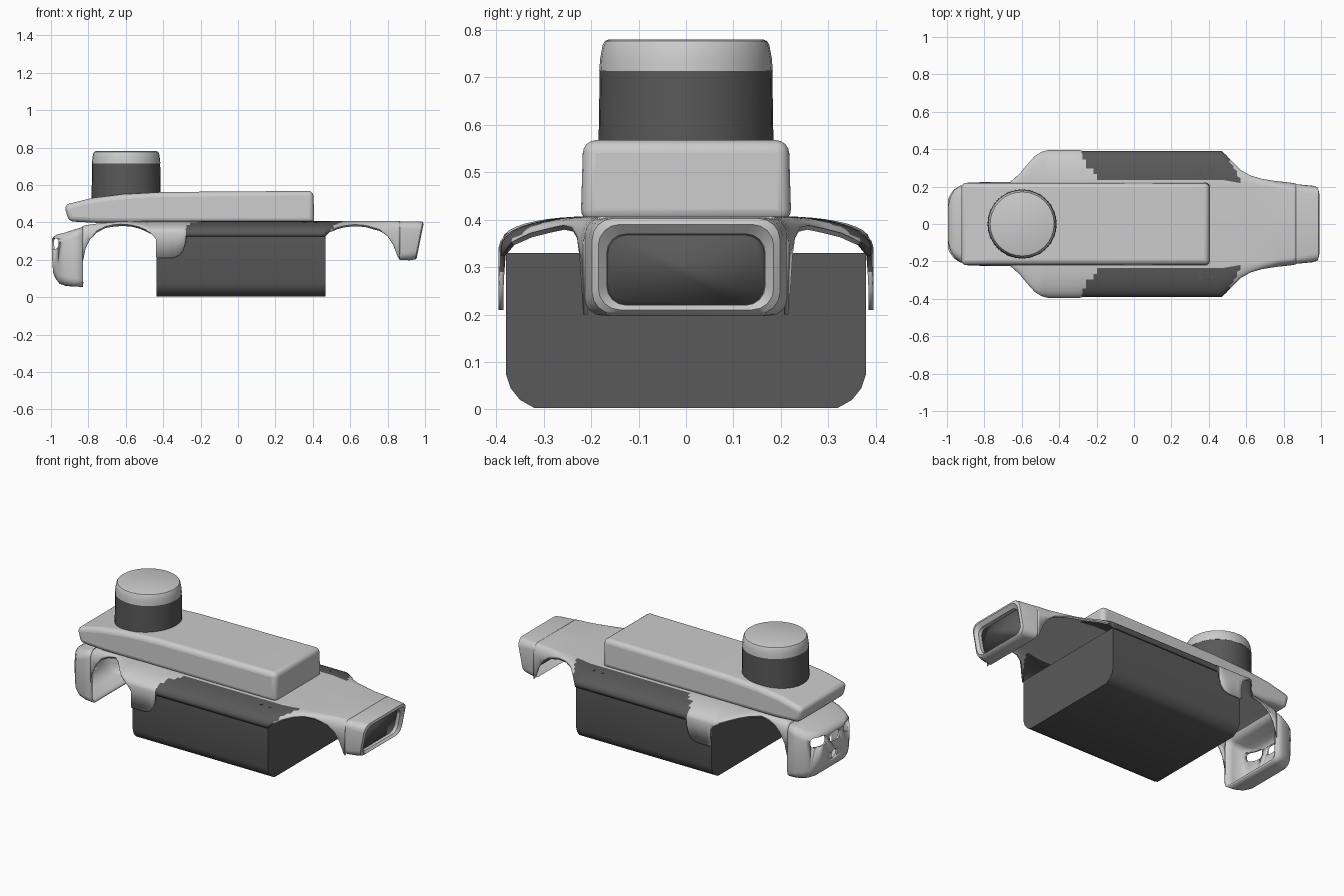
import bpy, bmesh, math

if "Cube" in bpy.data.objects:
    bpy.data.objects.remove(bpy.data.objects["Cube"])

dark = bpy.data.materials.new("dark_grey")
dark.diffuse_color = (0.1, 0.1, 0.1, 1)
dark.use_nodes = True
dark.node_tree.nodes["Principled BSDF"].inputs["Base Color"].default_value = dark.diffuse_color
light = bpy.data.materials.new("light_grey")
light.diffuse_color = (0.8, 0.8, 0.8, 1)
light.use_nodes = True
light.node_tree.nodes["Principled BSDF"].inputs["Base Color"].default_value = light.diffuse_color


def finish(name, bm, mats=(), angle=35):
    bmesh.ops.recalc_face_normals(bm, faces=bm.faces)
    me = bpy.data.meshes.new(name)
    bm.to_mesh(me)
    bm.free()
    ob = bpy.data.objects.new(name, me)
    bpy.context.collection.objects.link(ob)
    for m in mats:
        me.materials.append(m)
    bpy.ops.object.select_all(action='DESELECT')
    ob.select_set(True)
    bpy.context.view_layer.objects.active = ob
    bpy.ops.object.shade_smooth_by_angle(angle=math.radians(angle))
    return ob


def loft(bm, rings, closed=False):
    rows = [[bm.verts.new(p) for p in r] for r in rings]
    n = len(rows[0])
    for a, b in zip(rows, rows[1:]):
        for i in range(n if closed else n - 1):
            j = (i + 1) % n
            bm.faces.new((a[i], a[j], b[j], b[i]))
    return rows


def thicken(ob, t, offset=0.0):
    m = ob.modifiers.new("thickness", 'SOLIDIFY')
    m.thickness, m.offset = t, offset


def cut(ob, cutter):
    cutter.hide_render = True
    cutter.hide_set(True)
    m = ob.modifiers.new("opening", 'BOOLEAN')
    m.operation, m.solver, m.object = 'DIFFERENCE', 'EXACT', cutter


def mirror(half):
    return half + [(-y, z) for y, z in reversed(half)]


def rounded(w, z0, z1, r, seg=4):
    """Rounded rectangle in (y, z)."""
    pts = []
    for k, (cy, cz) in enumerate([(w - r, z1 - r), (-w + r, z1 - r), (-w + r, z0 + r), (w - r, z0 + r)]):
        for i in range(seg + 1):
            a = math.pi / 2 * (k + i / seg)
            pts.append((cy + r * math.cos(a), cz + r * math.sin(a)))
    return pts


def lathe(name, profile, cx, mats=(), seg=32):
    bm = bmesh.new()
    rows = loft(bm, [[(cx + r * math.cos(2 * math.pi * i / seg), r * math.sin(2 * math.pi * i / seg), z)
                      for i in range(seg)] for r, z in profile], True)
    bm.faces.new(rows[0])
    bm.faces.new(rows[-1])
    return finish(name, bm, mats)


# Lower dark box with rounded bottom edges
sec = mirror([(0.38, 0.33), (0.38, 0.075), (0.37, 0.045), (0.35, 0.02), (0.32, 0.003)])
bm = bmesh.new()
rows = loft(bm, [[(x, y, z) for y, z in sec] for x in (-0.437, 0.467)], True)
for r in rows:
    bm.faces.new(r)
finish("lower_body", bm, [dark])

# Deck shell: x, half width, top height, lower edge height
stations = [
    (-0.83, 0.218, 0.375, 0.19), (-0.815, 0.219, 0.379, 0.26), (-0.79, 0.22, 0.383, 0.31),
    (-0.755, 0.22, 0.388, 0.35), (-0.71, 0.22, 0.393, 0.374), (-0.66, 0.22, 0.398, 0.383),
    (-0.61, 0.265, 0.40, 0.385), (-0.57, 0.315, 0.40, 0.382), (-0.53, 0.36, 0.40, 0.372),
    (-0.495, 0.382, 0.402, 0.358), (-0.46, 0.39, 0.402, 0.335), (-0.439, 0.39, 0.402, 0.31),
    (-0.437, 0.39, 0.402, 0.21), (-0.35, 0.39, 0.402, 0.21), (-0.315, 0.39, 0.402, 0.222),
    (-0.293, 0.39, 0.402, 0.25), (-0.281, 0.388, 0.402, 0.29), (-0.277, 0.385, 0.402, 0.325),
    (0.467, 0.385, 0.402, 0.325), (0.49, 0.365, 0.402, 0.35), (0.53, 0.325, 0.402, 0.368),
    (0.57, 0.285, 0.402, 0.378), (0.62, 0.256, 0.402, 0.384), (0.68, 0.238, 0.402, 0.38),
    (0.757, 0.225, 0.402, 0.358), (0.80, 0.22, 0.402, 0.325), (0.83, 0.217, 0.402, 0.28),
    (0.855, 0.213, 0.402, 0.214), (0.865, 0.212, 0.402, 0.2)]
dense = []
for a, b in zip(stations, stations[1:]):
    n = max(1, round((b[0] - a[0]) / 0.02))
    dense += [[p + (q - p) * i / n for p, q in zip(a, b)] for i in range(n)]
dense.append(stations[-1])


def deck_ring(x, w, zt, zb):
    c = min(0.205, w - 0.035)
    d = min(0.06, zt - zb)
    half = [(w, zb)]
    for i in range(10):
        a = math.pi / 2 * i / 9
        half.append((c + (w - c) * math.cos(a), zt - d + d * math.sin(a)))
    return [(x, y, z) for y, z in mirror(half)]


bm = bmesh.new()
loft(bm, [deck_ring(*s) for s in dense])
for f in bm.faces:
    p = f.calc_center_median()
    out = max(0, 0.385 - abs(p.y))
    if abs(p.y) > 0.222 and -0.28 + 5 * out * out < p.x < 0.48 + 0.6 * out:
        f.material_index = 1
thicken(finish("deck_shell", bm, [light, dark]), 0.01)

# Front bumper: hollow wrap-around with a closed nose
bm = bmesh.new()
rings = [(-0.828, 0.218, 0.055, 0.375, 0.04), (-0.88, 0.217, 0.056, 0.36, 0.045),
         (-0.93, 0.205, 0.06, 0.343, 0.05), (-0.965, 0.182, 0.072, 0.336, 0.05),
         (-0.985, 0.155, 0.10, 0.325, 0.05), (-0.995, 0.13, 0.125, 0.31, 0.05)]
rows = loft(bm, [[(x + 0.1 * max(0, 0.2 - z) * (-0.83 - x) / 0.165, y, z)
                  for y, z in rounded(w, z0, z1, r)] for x, w, z0, z1, r in rings], True)
bm.faces.new(rows[-1])
bumper = finish("front_bumper", bm)
thicken(bumper, 0.012, -1)

# Lamp windows and lower tow hole cut through the nose
for y, z, w, h in [(-0.135, 0.285, 0.05, 0.028), (0, 0.275, 0.045, 0.028), (0.135, 0.285, 0.05, 0.028),
                   (0, 0.165, 0.025, 0.025)]:
    bm = bmesh.new()
    rows = loft(bm, [[(x, y + a, z + b) for a, b in rounded(w, -h, h, h * 0.7, 3)]
                     for x in (-1.05, -0.89)], True)
    for r in rows:
        bm.faces.new(r)
    cut(bumper, finish("window_cutter", bm))

# Rear frame: hollow tube with slanted end, folded inward around the opening
bm = bmesh.new()
rear = [(0.863, 0.213, 0.198, 0.404, 0.035), (0.96, 0.205, 0.197, 0.405, 0.045),
        (0.988, 0.198, 0.202, 0.403, 0.045), (0.995, 0.185, 0.21, 0.39, 0.045),
        (0.98, 0.167, 0.22, 0.37, 0.04), (0.955, 0.165, 0.22, 0.367, 0.04)]
loft(bm, [[(x - 0.2 * (0.405 - z) * min(1, (x - 0.863) / 0.1), y, z)
           for y, z in rounded(w, z0, z1, r)] for x, w, z0, z1, r in rear], True)
finish("rear_frame", bm)

# Dark panel inside the rear frame
bm = bmesh.new()
bm.faces.new([bm.verts.new((0.957 - 0.2 * (0.405 - z), y, z)) for y, z in rounded(0.168, 0.215, 0.37, 0.035)])
thicken(finish("rear_panel", bm, [dark]), 0.006)

# Upper housing: side profile pulled across, edges rounded
prof = [(0.408, 0.395), (0.403, 0.568), (-0.40, 0.562), (-0.62, 0.55), (-0.78, 0.53),
        (-0.93, 0.493), (-0.905, 0.405), (-0.75, 0.397)]
bm = bmesh.new()
rows = loft(bm, [[(x, s * (0.222 - 0.03 * (z - 0.4)), z) for x, z in prof] for s in (-1, 1)], True)
for r in rows:
    bm.faces.new(r)
house = finish("upper_housing", bm)
bev = house.modifiers.new("rounding", 'BEVEL')
bev.width, bev.segments = 0.027, 4
bev.limit_method, bev.angle_limit = 'ANGLE', math.radians(40)

# Sensor turret and cap
lathe("turret", [(0.185, 0.53), (0.182, 0.716)], -0.598, [dark])
lathe("turret_cap", [(0.183, 0.714), (0.181, 0.74), (0.176, 0.768), (0.171, 0.777), (0.163, 0.78)], -0.598)

# Small round caps on the side shoulders
for s in (-1, 1):
    for x, y in ((0.355, 0.285), (0.415, 0.285), (0.385, 0.265)):
        bm = bmesh.new()
        bmesh.ops.create_cone(bm, cap_ends=True, segments=12, radius1=0.009, radius2=0.009, depth=0.012)
        bmesh.ops.translate(bm, verts=bm.verts, vec=(x, s * y, 0.396))
        finish("shoulder_button", bm, [dark])
